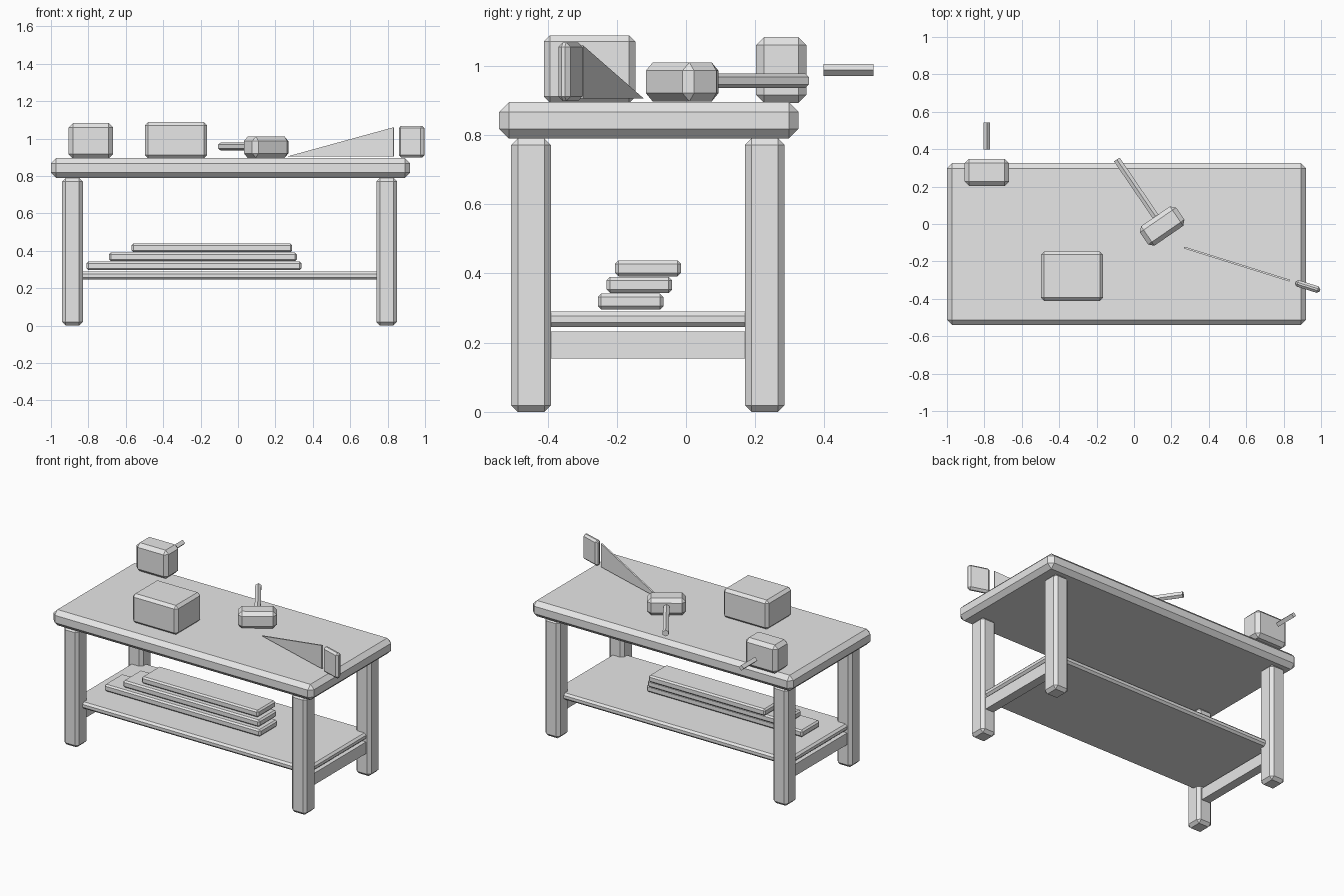
import bpy
import bmesh
from math import radians
from mathutils import Matrix, Vector

cube = bpy.data.objects.get("Cube")
if cube:
    bpy.data.objects.remove(cube, do_unlink=True)

grey = bpy.data.materials.new("plain_grey")
grey.use_nodes = True
grey.diffuse_color = (0.8, 0.8, 0.8, 1)
grey.node_tree.nodes["Principled BSDF"].inputs["Base Color"].default_value = (0.8, 0.8, 0.8, 1)


def finish(name, bm):
    bmesh.ops.recalc_face_normals(bm, faces=bm.faces[:])
    mesh = bpy.data.meshes.new(name)
    bm.to_mesh(mesh)
    bm.free()
    mesh.materials.append(grey)
    obj = bpy.data.objects.new(name, mesh)
    bpy.context.scene.collection.objects.link(obj)
    return obj


def box(name, x, y, z, bevel=0.0, turn=0.0):
    """Chamfered block filling the x, y and z ranges, turned about its own centre."""
    bm = bmesh.new()
    bmesh.ops.create_cube(bm, size=1)
    bmesh.ops.scale(bm, vec=[b - a for a, b in (x, y, z)], verts=bm.verts[:])
    if bevel:
        bmesh.ops.bevel(bm, geom=bm.edges[:], offset=bevel, segments=1,
                        affect='EDGES', clamp_overlap=True)
    obj = finish(name, bm)
    obj.location = [(a + b) / 2 for a, b in (x, y, z)]
    obj.rotation_euler.z = radians(turn)
    return obj


def rod(name, start, end, radius, sides, roll=0.0):
    """Straight bar with few sides between two points."""
    start, end = Vector(start), Vector(end)
    axis = end - start
    bm = bmesh.new()
    bmesh.ops.create_cone(bm, cap_ends=True, segments=sides, radius1=radius,
                          radius2=radius, depth=axis.length)
    place = Matrix.Translation((start + end) / 2) @ axis.to_track_quat('Z', 'Y').to_matrix().to_4x4()
    bm.transform(place @ Matrix.Rotation(radians(roll), 4, 'Z'))
    return finish(name, bm)


# Bench frame
box("tabletop", (-1, 0.92), (-0.54, 0.325), (0.79, 0.895), 0.028)
for side, x in (("left", (0.74, 0.85)), ("right", (-0.94, -0.83))):
    for end, y in (("front", (-0.505, -0.39)), ("back", (0.17, 0.285))):
        box(f"{end}_{side}_leg", x, y, (0, 0.79), 0.019)
    middle = sum(x) / 2
    box(f"{side}_cross_rail", (middle - 0.03, middle + 0.03), (-0.41, 0.19), (0.155, 0.233))
box("lower_shelf", (-0.915, 0.825), (-0.45, 0.23), (0.245, 0.29), 0.013)

# Stack of boards, each shorter and set further back
for i, (x0, x1) in enumerate(((-0.81, 0.34), (-0.69, 0.315), (-0.57, 0.29))):
    y, z = -0.255 + 0.025 * i, 0.296 + 0.048 * i
    box(f"board_{i + 1}", (x0, x1), (y, y + 0.19), (z, z + 0.046), 0.01)

# Chest on the tabletop
box("tool_chest", (-0.498, -0.165), (-0.411, -0.146), (0.893, 1.088), 0.018)

# Vise block with its bar
box("vise_block", (-0.905, -0.669), (0.203, 0.348), (0.893, 1.083), 0.023)
rod("vise_bar", (-0.787, 0.397, 0.988), (-0.787, 0.542, 0.988), 0.018, 4)

# Mallet
box("mallet_head", (0.033, 0.268), (-0.074, 0.052), (0.897, 1.01), 0.024, 34.5)
rod("mallet_handle", (0.15, -0.01, 0.957), (-0.092, 0.345, 0.957), 0.021, 6)

# Saw: a thin triangular blade and a block grip
length, half = 0.592, 0.005
bm = bmesh.new()
profile = [(0, 0.905), (length, 0.905), (length, 1.06)]
face = bm.faces.new([bm.verts.new((x, -half, z)) for x, z in profile])
extruded = bmesh.ops.extrude_face_region(bm, geom=[face])["geom"]
bmesh.ops.translate(bm, vec=(0, 2 * half, 0),
                    verts=[v for v in extruded if isinstance(v, bmesh.types.BMVert)])
blade = finish("saw_blade", bm)
blade.location = (0.268, -0.126, 0)
blade.rotation_euler.z = radians(-17.4)
box("saw_grip", (0.858, 0.998), (-0.352, -0.316), (0.898, 1.068), 0.013, -17.4)
